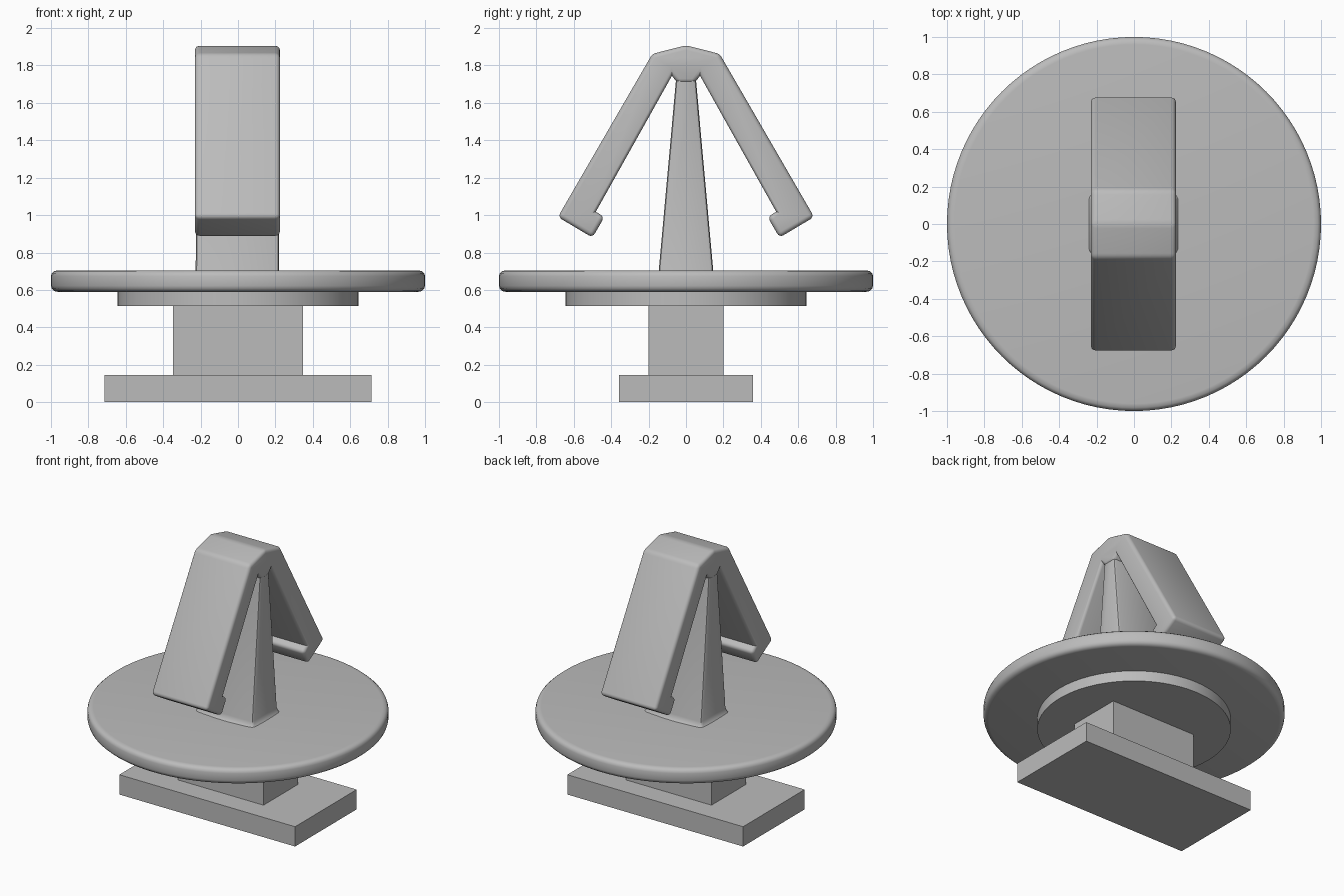
import bpy
import bmesh
from math import radians

if "Cube" in bpy.data.objects:
    bpy.data.objects.remove(bpy.data.objects["Cube"], do_unlink=True)

grey = bpy.data.materials.new("plain grey")
grey.use_nodes = True
grey.diffuse_color = (0.5, 0.5, 0.5, 1)
grey.node_tree.nodes["Principled BSDF"].inputs["Base Color"].default_value = (0.5, 0.5, 0.5, 1)


def finish(name, bm, smooth=True):
    """Turn a bmesh into a named grey object."""
    bmesh.ops.recalc_face_normals(bm, faces=bm.faces)
    mesh = bpy.data.meshes.new(name)
    bm.to_mesh(mesh)
    bm.free()
    mesh.materials.append(grey)
    obj = bpy.data.objects.new(name, mesh)
    bpy.context.collection.objects.link(obj)
    if smooth:
        bpy.ops.object.select_all(action="DESELECT")
        obj.select_set(True)
        bpy.context.view_layer.objects.active = obj
        bpy.ops.object.shade_smooth_by_angle(angle=radians(35))
    return obj


def box(name, half_x, half_y, bottom, top):
    bm = bmesh.new()
    bmesh.ops.create_cube(bm, size=1)
    for v in bm.verts:
        v.co.x *= 2 * half_x
        v.co.y *= 2 * half_y
        v.co.z = top if v.co.z > 0 else bottom
    return finish(name, bm, smooth=False)


def lathe(name, profile, steps=96):
    """Revolve (radius, z) points around the z axis."""
    bm = bmesh.new()
    verts = [bm.verts.new((r, 0, z)) for r, z in profile]
    edges = [bm.edges.new(pair) for pair in zip(verts, verts[1:])]
    bmesh.ops.spin(bm, geom=verts + edges, axis=(0, 0, 1), cent=(0, 0, 0),
                   angle=radians(360), steps=steps)
    bmesh.ops.remove_doubles(bm, verts=bm.verts, dist=0.0005)
    return finish(name, bm)


# Mounting foot and neck
box("foot_plate", 0.713, 0.357, 0, 0.145)
box("neck_block", 0.347, 0.2, 0.14, 0.52)

# Collar and shallow dished flange with a rounded rim
lathe("collar", [(0, 0.513), (0.643, 0.513), (0.643, 0.6), (0, 0.6)])
lathe("flange", [(0, 0.59), (0.965, 0.59), (0.982, 0.594), (0.995, 0.606), (1, 0.622),
                 (1, 0.674), (0.995, 0.69), (0.982, 0.701), (0.96, 0.705), (0, 0.65)])

# Tapered stem with a flared root: (z, half x, half y, corner cut)
bm = bmesh.new()
rings = []
for z, hx, hy, c in [(0.645, 0.262, 0.185, 0.04), (0.658, 0.243, 0.167, 0.03),
                     (0.675, 0.23, 0.153, 0.02), (0.7, 0.223, 0.146, 0.018),
                     (1.74, 0.221, 0.052, 0.018)]:
    d = c * 0.3
    quarter = [(hx, hy - c), (hx - d, hy - d), (hx - c, hy)]
    half = quarter + [(-x, y) for x, y in reversed(quarter)]
    loop = half + [(-x, -y) for x, y in half]
    rings.append([bm.verts.new((x - 0.003, y, z)) for x, y in loop])
for low, high in zip(rings, rings[1:]):
    for i in range(len(low)):
        j = (i + 1) % len(low)
        bm.faces.new((low[i], low[j], high[j], high[i]))
bm.faces.new(rings[0])
bm.faces.new(rings[-1])
finish("stem", bm)

# Pair of barbed spring arms, one mirrored outline pushed along x
side = [(0.18, 1.862), (0.685, 0.99), (0.5, 0.88), (0.436, 0.99),
        (0.482, 1.018), (0.075, 1.745), (0.045, 1.705)]
outline = [(0, 1.908)] + side + [(-y, z) for y, z in reversed(side)]
bm = bmesh.new()
cap = bm.faces.new([bm.verts.new((-0.23, y, z)) for y, z in outline])
grown = bmesh.ops.extrude_face_region(bm, geom=[cap], use_keep_orig=True)
for v in grown["geom"]:
    if isinstance(v, bmesh.types.BMVert):
        v.co.x = 0.224
bmesh.ops.recalc_face_normals(bm, faces=bm.faces)
convex = [e for e in bm.edges if e.is_convex and e.calc_face_angle() > radians(10)]
bmesh.ops.bevel(bm, geom=convex, offset=0.025, segments=4, profile=0.5,
                affect="EDGES", clamp_overlap=True)
finish("spring_arms", bm)
